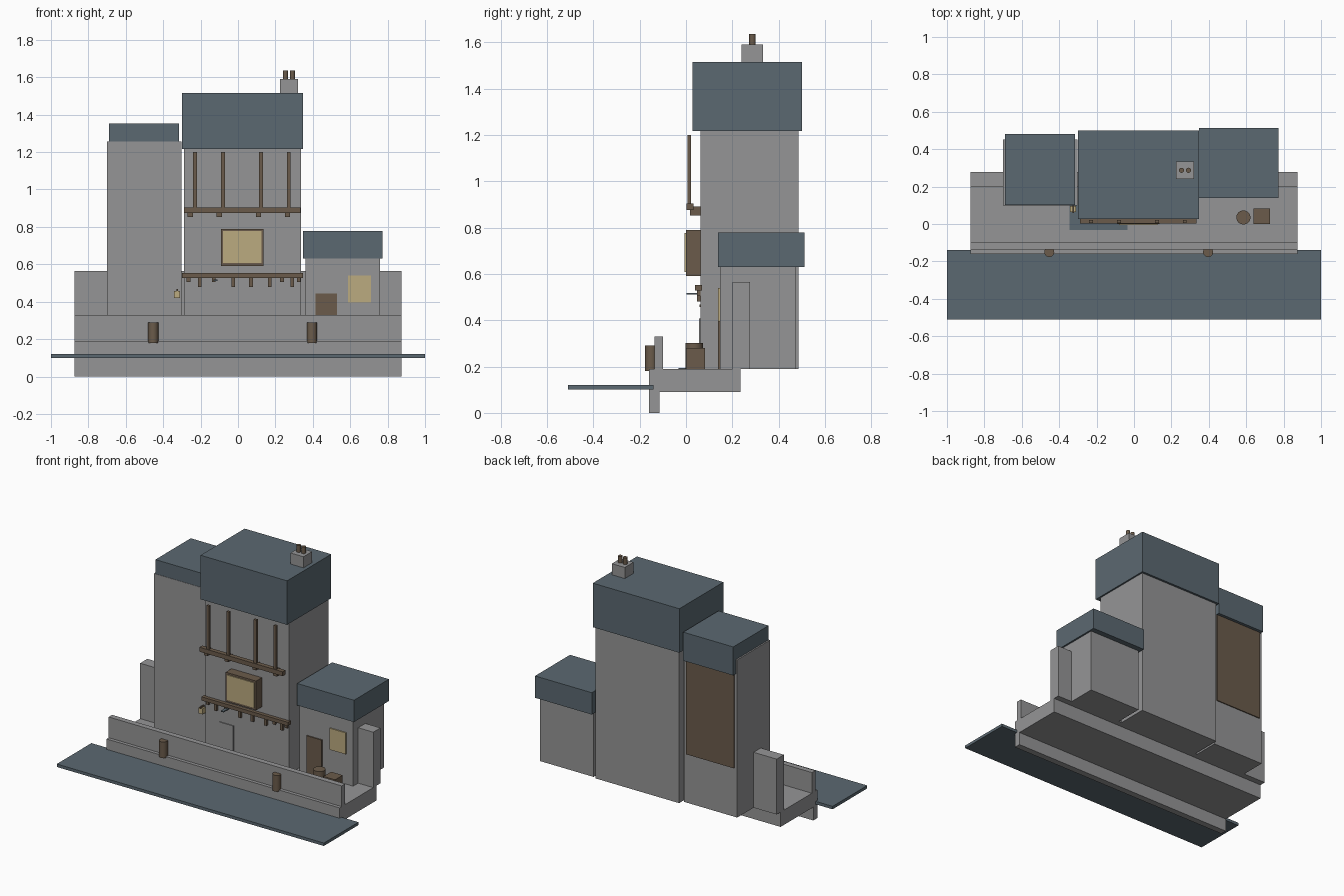
import bpy, bmesh, math

if "Cube" in bpy.data.objects:
    bpy.data.objects.remove(bpy.data.objects["Cube"])


def material(name, rgb):
    m = bpy.data.materials.new(name)
    m.diffuse_color = (*rgb, 1)
    m.use_nodes = True
    m.node_tree.nodes["Principled BSDF"].inputs["Base Color"].default_value = m.diffuse_color
    return m


STONE = material("grey stone", (0.30, 0.30, 0.305))
SLATE = material("blue slate", (0.105, 0.14, 0.165))
WOOD = material("brown wood", (0.145, 0.105, 0.07))
GLOW = material("warm cream", (0.50, 0.405, 0.215))


def finish(bm, name, mat):
    me = bpy.data.meshes.new(name)
    bmesh.ops.recalc_face_normals(bm, faces=bm.faces[:])
    bm.to_mesh(me)
    bm.free()
    me.materials.append(mat)
    ob = bpy.data.objects.new(name, me)
    bpy.context.collection.objects.link(ob)
    return ob


def box(name, mat, x, y, z):
    """Box given by its (min, max) range on each axis."""
    bm = bmesh.new()
    bmesh.ops.create_cube(bm, size=1)
    for v in bm.verts:
        for i, r in enumerate((x, y, z)):
            v.co[i] = r[0] if v.co[i] < 0 else r[1]
    return finish(bm, name, mat)


def cylinder(name, mat, x, y, z, r, sides=12):
    bm = bmesh.new()
    bmesh.ops.create_cone(bm, cap_ends=True, segments=sides,
                          radius1=r, radius2=r, depth=z[1] - z[0])
    bmesh.ops.translate(bm, verts=bm.verts, vec=(x, y, (z[0] + z[1]) / 2))
    ob = finish(bm, name, mat)
    for p in ob.data.polygons:
        p.use_smooth = abs(p.normal.z) < 0.5
    for e in ob.data.edges:
        a, b = (ob.data.vertices[i].co.z for i in e.vertices)
        e.use_edge_sharp = abs(a - b) < 1e-5
    return ob


# Quay: one extruded cross-section with parapet, floor slab and footing
profile = [(-0.16, 0), (-0.115, 0), (-0.115, 0.09), (0.235, 0.09), (0.235, 0.19),
           (-0.1, 0.19), (-0.1, 0.33), (-0.137, 0.33), (-0.137, 0.19), (-0.16, 0.19)]
bm = bmesh.new()
face = bm.faces.new([bm.verts.new((-0.873, y, z)) for y, z in profile])
ext = bmesh.ops.extrude_face_region(bm, geom=[face])
bmesh.ops.translate(bm, vec=(1.746, 0, 0),
                    verts=[g for g in ext["geom"] if isinstance(g, bmesh.types.BMVert)])
finish(bm, "quay", STONE)

box("water", SLATE, (-1, 1), (-0.51, -0.14), (0.10, 0.12))
for x in (-0.453, 0.396):
    cylinder("mooring_post", WOOD, x, -0.15, (0.18, 0.29), 0.027)

# Cross wall running behind the quay and through the buildings
box("cross_wall", STONE, (-0.873, 0.873), (0.2, 0.277), (0.19, 0.565))
box("puddle", SLATE, (-0.345, -0.035), (-0.032, 0.1), (0.19, 0.194))

# Left tower
box("left_tower", STONE, (-0.70, -0.302), (0.1, 0.452), (0.19, 1.257))
box("left_roof", SLATE, (-0.69, -0.315), (0.102, 0.48), (1.16, 1.353))
box("back_panel", WOOD, (-0.68, -0.32), (0.45, 0.459), (0.52, 1.16))

# Main tower
box("main_tower", STONE, (-0.288, 0.337), (0.062, 0.485), (0.19, 1.23))
box("main_roof", SLATE, (-0.30, 0.348), (0.028, 0.5), (1.217, 1.515))
box("chimney", STONE, (0.225, 0.322), (0.24, 0.333), (1.515, 1.59))
for x in (0.254, 0.291):
    cylinder("chimney_pot", WOOD, x, 0.287, (1.59, 1.635), 0.014)
box("main_door", STONE, (-0.18, -0.075), (0.056, 0.063), (0.19, 0.408))

# Gallery: rail, brackets and upright posts
box("gallery_rail", WOOD, (-0.29, 0.333), (0.002, 0.032), (0.875, 0.905))
for x in (-0.255, -0.1, 0.11, 0.265):
    box("gallery_bracket", WOOD, (x - 0.014, x + 0.014), (0.018, 0.064), (0.852, 0.89))
for x in (-0.23, -0.08, 0.123, 0.272):
    box("gallery_post", WOOD, (x - 0.01, x + 0.01), (0.006, 0.022), (0.9, 1.2))

# Lower beam with hanging pegs, alternating short and long
box("lower_beam", WOOD, (-0.30, 0.347), (0.038, 0.07), (0.528, 0.553))
pegs = [(-0.265, 0), (-0.205, 1), (-0.13, 0), (-0.025, 1), (0.07, 1),
        (0.17, 1), (0.235, 0), (0.29, 1), (0.325, 0)]
for x, long in pegs:
    box("beam_peg", WOOD, (x - 0.01, x + 0.01), (0.048, 0.066),
        (0.48 if long else 0.505, 0.53))
box("sign_arm", SLATE, (-0.13, -0.11), (0.003, 0.064), (0.511, 0.518))

# Bay window
box("bay_window_frame", WOOD, (-0.092, 0.135), (0.0, 0.064), (0.592, 0.79))
box("bay_window_pane", GLOW, (-0.08, 0.125), (-0.006, 0.001), (0.608, 0.777))

# Lantern on the left tower
box("lantern", GLOW, (-0.341, -0.311), (0.065, 0.095), (0.42, 0.458))
box("lantern_hook", WOOD, (-0.33, -0.322), (0.058, 0.102), (0.458, 0.468))

# Small house on the right
box("small_house", STONE, (0.36, 0.76), (0.146, 0.474), (0.19, 0.64))
box("small_house_roof", SLATE, (0.347, 0.772), (0.138, 0.512), (0.63, 0.778))
box("small_house_door", WOOD, (0.415, 0.53), (0.138, 0.147), (0.19, 0.443))
box("small_house_window", GLOW, (0.587, 0.71), (0.138, 0.147), (0.395, 0.54))

# Goods on the quay
cylinder("barrel", WOOD, 0.585, 0.035, (0.19, 0.302), 0.038, 16)
box("crate", WOOD, (0.64, 0.727), (0.0, 0.082), (0.19, 0.28))
